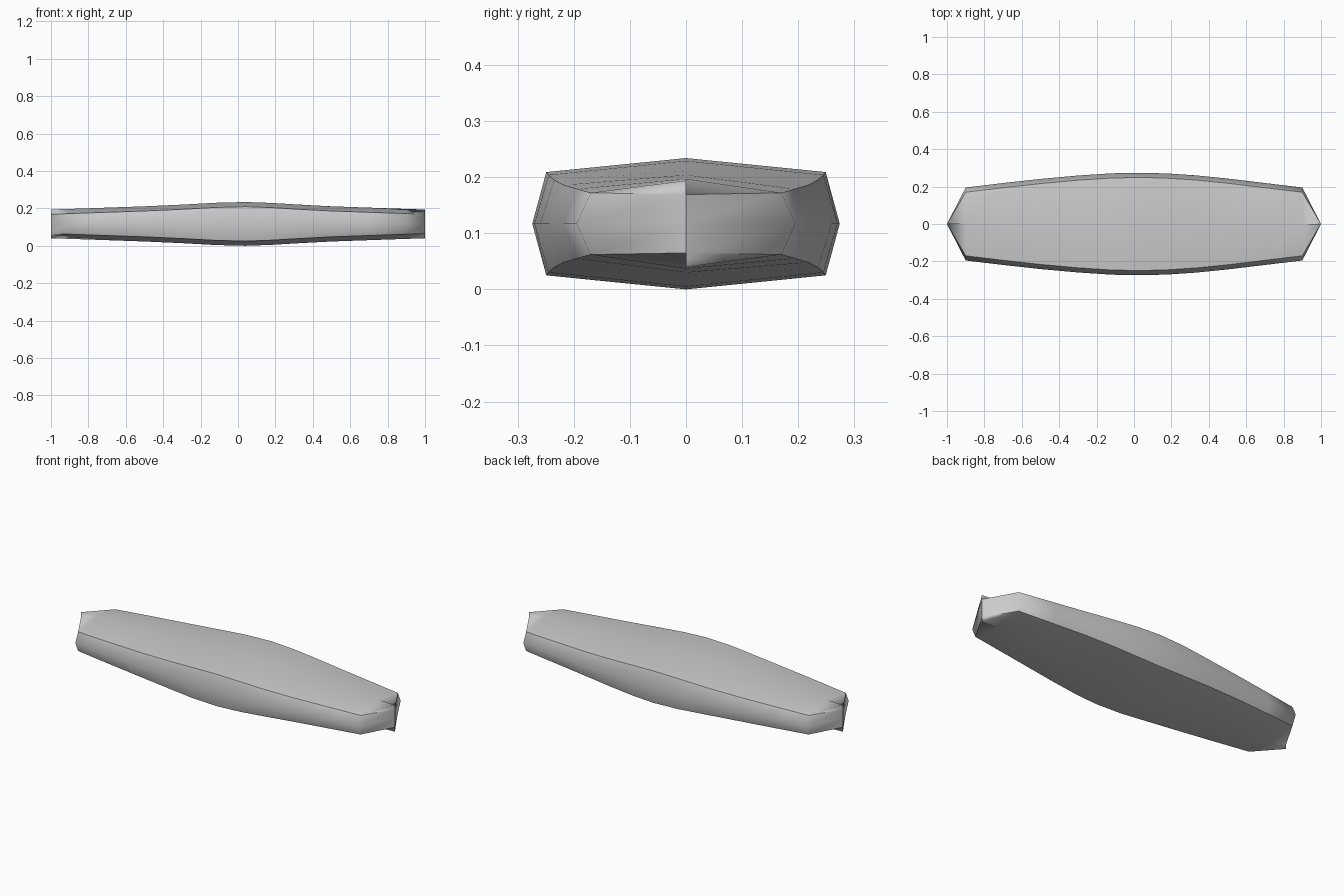
import bpy, bmesh

if "Cube" in bpy.data.objects:
    bpy.data.objects.remove(bpy.data.objects["Cube"])

# Stations along the bar: x, half width, ridge half height
stations = [(-1.0, 0.0, 0.077), (-0.9, 0.195, 0.080), (-0.7, 0.219, 0.087),
            (-0.5, 0.241, 0.094), (-0.3, 0.259, 0.103), (-0.12, 0.271, 0.113),
            (0.04, 0.274, 0.117), (0.18, 0.270, 0.112), (0.33, 0.260, 0.103),
            (0.5, 0.243, 0.094), (0.7, 0.219, 0.087), (0.9, 0.195, 0.080),
            (1.0, 0.0, 0.077)]
MID, BEVEL = 0.117, 0.025


def section(w, h):
    """Eight-sided cross-section, clockwise from the top ridge."""
    c, d = max(w - BEVEL, 0), h - BEVEL
    return [(0, h), (c, d), (w, 0), (c, -d), (0, -h), (-c, -d), (-w, 0), (-c, d)]


# Faceted bar, pinched to a vertical edge at each end
bm = bmesh.new()
rings = [[bm.verts.new((x, y, MID + z)) for y, z in section(w, h)]
         for x, w, h in stations]
for a, b in zip(rings, rings[1:]):
    for i in range(8):
        j = (i + 1) % 8
        bm.faces.new((a[i], b[i], b[j])).smooth = True
        bm.faces.new((a[i], b[j], a[j])).smooth = True

# Sharp edges along the four long rails and at strong folds
for e in bm.edges:
    if e.calc_face_angle(0) > 1.05:
        e.smooth = False
for i in (1, 3, 5, 7):
    for a, b in zip(rings, rings[1:]):
        bm.edges.get((a[i], b[i])).smooth = False

mesh = bpy.data.meshes.new("bar_body")
bm.to_mesh(mesh)
bm.free()
bpy.context.collection.objects.link(bpy.data.objects.new("bar_body", mesh))
